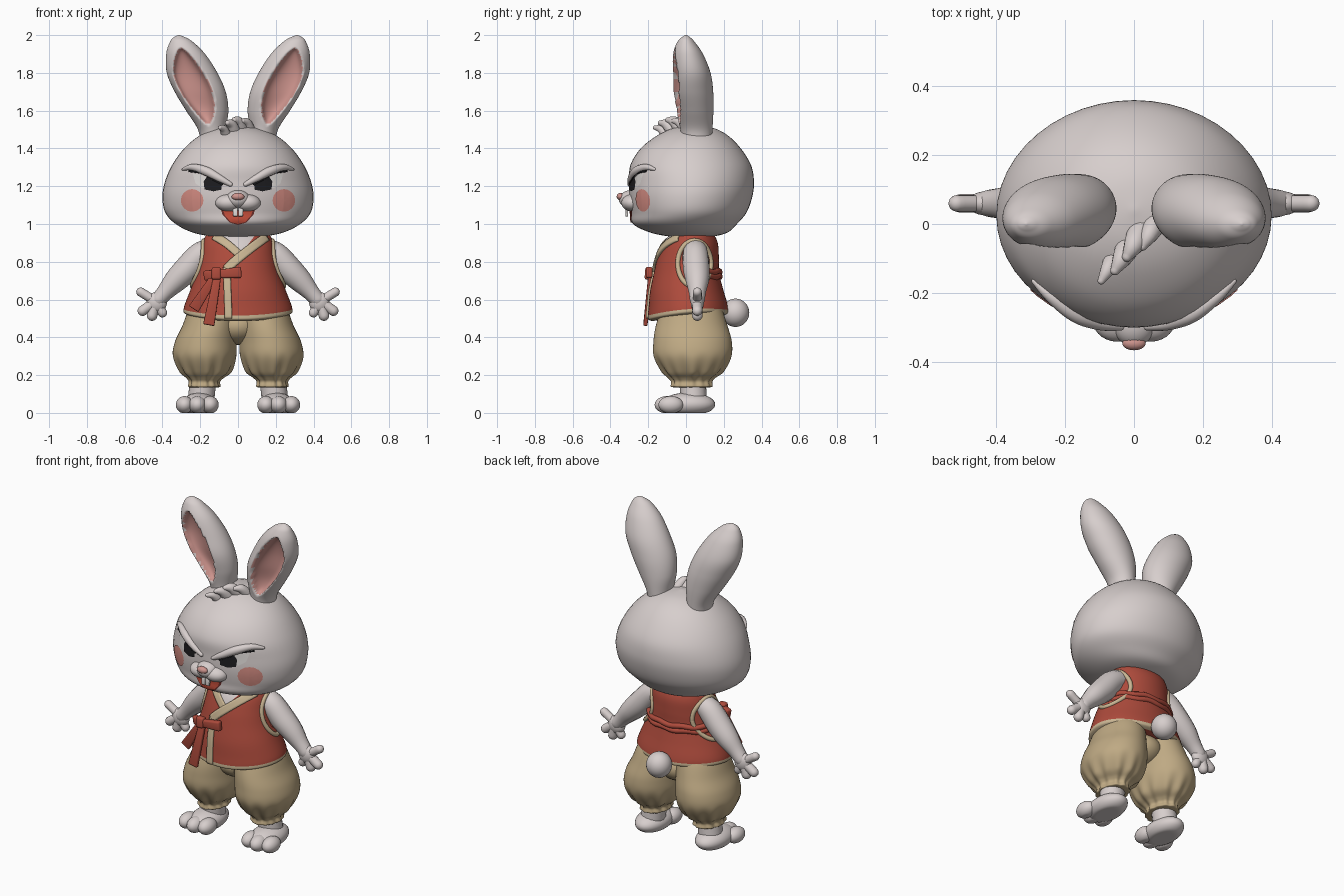
import bpy, bmesh, math
from mathutils import Vector
from mathutils.bvhtree import BVHTree

if "Cube" in bpy.data.objects:
    bpy.data.objects.remove(bpy.data.objects["Cube"])


def material(name, r, g, b):
    m = bpy.data.materials.new(name)
    m.use_nodes = True
    m.diffuse_color = (r, g, b, 1)
    node = next(n for n in m.node_tree.nodes if n.type == 'BSDF_PRINCIPLED')
    node.inputs["Base Color"].default_value = (r, g, b, 1)
    node.inputs["Roughness"].default_value = 0.8
    return m


FUR = material("fur_white", .68, .62, .61)
PINK = material("ear_pink", .62, .30, .27)
BLUSH = material("blush_pink", .68, .27, .23)
RED = material("vest_red", .42, .07, .045)
TRIM = material("trim_cream", .58, .46, .29)
TAN = material("trouser_tan", .52, .40, .23)
BLACK = material("eye_black", .012, .012, .014)
DARK = material("mouth_dark", .16, .03, .025)
TONGUE = material("tongue_red", .58, .08, .045)
TOOTH = material("tooth_white", .75, .72, .70)
trees = {}


def finish(name, bm, *mats, front=False):
    bmesh.ops.recalc_face_normals(bm, faces=bm.faces)
    if front and sum(f.normal.y for f in bm.faces) > 0:
        bmesh.ops.reverse_faces(bm, faces=bm.faces)
    for f in bm.faces:
        f.smooth = True
    trees[name] = BVHTree.FromBMesh(bm)
    me = bpy.data.meshes.new(name)
    bm.to_mesh(me)
    bm.free()
    for m in mats:
        me.materials.append(m)
    ob = bpy.data.objects.new(name, me)
    bpy.context.collection.objects.link(ob)
    return ob


def spline(pts, k):
    out, last = [], len(pts) - 1
    for i in range(last):
        a, b, c, d = (Vector(pts[max(0, min(last, i + j))]) for j in (-1, 0, 1, 2))
        for j in range(k):
            t = j / k
            out.append((b * 2 + (c - a) * t + (a * 2 - b * 5 + c * 4 - d) * t**2
                        + (b * 3 - a - c * 3 + d) * t**3) * .5)
    return out + [Vector(pts[last])]


def skin(bm, rings, closed=True):
    rows = [[bm.verts.new(p) for p in r] for r in rings]
    n = len(rows[0])
    faces = []
    for a, b in zip(rows, rows[1:]):
        for i in range(n if closed else n - 1):
            j = (i + 1) % n
            faces.append(bm.faces.new((a[i], a[j], b[j], b[i])))
    if closed:
        bm.faces.new(rows[0])
        bm.faces.new(rows[-1])
    return faces


def loft(name, table, *mats, n=48, k=6, warp=None, paint=None):
    """Stacked ellipses, each given as z, centre x, centre y, radius x, radius y."""
    rows = spline(table, k)
    unit = [(math.cos(a), math.sin(a)) for a in (math.tau * i / n for i in range(n))]
    rings = []
    for z, cx, cy, rx, ry in rows:
        ring = [Vector((cx + rx * u, cy + ry * v, z)) for u, v in unit]
        rings.append([warp(p, u, v) if warp else p for p, (u, v) in zip(ring, unit)])
    bm = bmesh.new()
    for i, f in enumerate(skin(bm, rings)):
        if paint:
            a = math.tau * (i % n + .5) / n
            z = (rows[i // n][0] + rows[i // n + 1][0]) / 2
            f.material_index = paint(z, math.cos(a), math.sin(a))
    return finish(name, bm, *mats)


def tube(name, pts, mat, ref=(0, 1, 0), n=16, k=5):
    """Round-ended tube through points given as x, y, z, radius."""
    s = spline(pts, k)
    P, R = [Vector(p[:3]) for p in s], [p[3] for p in s]
    T = [(P[min(i + 1, len(P) - 1)] - P[max(i - 1, 0)]).normalized() for i in range(len(P))]
    body = list(zip(P, R, T))
    arcs = [math.radians(a) for a in (85, 65, 45, 22)]
    head = [(P[0] - T[0] * R[0] * math.sin(a), R[0] * math.cos(a), T[0]) for a in arcs]
    tail = [(P[-1] + T[-1] * R[-1] * math.sin(a), R[-1] * math.cos(a), T[-1]) for a in arcs[::-1]]
    rings = []
    for p, r, t in head + body + tail:
        e = t.cross(Vector(ref)).normalized()
        g = e.cross(t)
        rings.append([p + (e * math.cos(a) + g * math.sin(a)) * r
                      for a in (math.tau * i / n for i in range(n))])
    bm = bmesh.new()
    skin(bm, rings)
    return finish(name, bm, mat)


def ball(name, c, r, mat, floor=None):
    bm = bmesh.new()
    bmesh.ops.create_uvsphere(bm, u_segments=28, v_segments=18, radius=1)
    for v in bm.verts:
        v.co = Vector(c) + Vector(r) * Vector((0, 0)).length + Vector(
            (v.co.x * r[0], v.co.y * r[1], v.co.z * r[2]))
        if floor is not None:
            v.co.z = max(floor, v.co.z)
    return finish(name, bm, mat)


def on_front(target, x, z, lift=0):
    p = trees[target].ray_cast(Vector((x, -2, z)), Vector((0, 1, 0)))[0]
    if p is None:
        p = trees[target].find_nearest(Vector((x, -.3, z)))[0]
    return Vector((x, p.y - lift, z))


def decal(name, target, outline, mat, lift=.005):
    """Thin plate laid on the front of a part, spread from the outline's middle."""
    pts = [Vector(p) for p in outline]
    edge = [p.lerp(q, j / 4) for p, q in zip(pts, pts[1:] + pts[:1]) for j in range(4)]
    mid = sum(edge, Vector((0, 0))) / len(edge)
    bm = bmesh.new()
    skin(bm, [[on_front(target, *mid.lerp(p, f), lift) for p in edge]
              for f in (.02, .25, .5, .75, 1)])
    bmesh.ops.delete(bm, geom=[f for f in bm.faces if len(f.verts) > 4 and f.calc_area() > 1e-5
                               and f == bm.faces[:][-1]], context='FACES_ONLY')
    return finish(name, bm, mat, front=True)


def band(name, target, path, width, mat, lift=.005, thick=.014):
    line = spline(path, 8)
    rows = []
    for i, p in enumerate(line):
        d = (line[min(i + 1, len(line) - 1)] - line[max(i - 1, 0)]).normalized()
        side = Vector((-d.y, d.x)) * width / 2
        rows.append([on_front(target, *(p + side * f), lift) for f in (-1, -.5, 0, .5, 1)])
    bm = bmesh.new()
    skin(bm, rows, closed=False)
    ob = finish(name, bm, mat, front=True)
    mod = ob.modifiers.new("thickness", 'SOLIDIFY')
    mod.thickness, mod.offset = thick, 0
    return ob


def slab(name, a, b, w0, w1, thick, mat):
    """Bevelled flat bar from a to b, facing the front."""
    a, b = Vector(a), Vector(b)
    d = (b - a).normalized()
    e = d.cross(Vector((0, 1, 0))).normalized()
    g = e.cross(d) * thick / 2
    bm = bmesh.new()
    skin(bm, [[p + e * w / 2 + g, p + e * w / 2 - g, p - e * w / 2 - g, p - e * w / 2 + g]
              for p, w in ((a, w0), (b, w1))])
    ob = finish(name, bm, mat)
    mod = ob.modifiers.new("soft_edges", 'BEVEL')
    mod.width, mod.segments = min(thick, w0) * .3, 3
    return ob


# Head, muzzle and nose
loft("head", [(.925, 0, .05, .01, .01), (.933, 0, .03, .13, .11), (.955, 0, .015, .24, .205),
              (1.0, 0, -.005, .33, .275), (1.06, 0, .015, .385, .305), (1.14, 0, .025, .4, .325),
              (1.22, 0, .03, .388, .33), (1.31, 0, .025, .35, .32), (1.4, 0, .025, .285, .265),
              (1.47, 0, .035, .2, .185), (1.51, 0, .04, .1, .1), (1.525, 0, .04, .005, .005)], FUR)
ball("muzzle", (0, -.285, 1.13), (.065, .07, .05), FUR)
ball("nose", (0, -.347, 1.145), (.034, .02, .02), PINK)

# Mouth, tongue and teeth
smile = [(-.1, 1.105), (-.05, 1.085), (.05, 1.085), (.1, 1.105), (.082, 1.05), (.045, 1.008),
         (0, .995), (-.045, 1.008), (-.082, 1.05)]
decal("mouth", "head", smile, DARK, .004)
decal("tongue", "head", [(x * .84, 1.04 + (z - 1.045) * .8) for x, z in smile], TONGUE, .008)

for s, side in ((1, "left"), (-1, "right")):
    ball(side + "_muzzle_puff", (s * .048, -.28, 1.112), (.072, .062, .046), FUR)
    slab(side + "_tooth", (s * .015, -.312, 1.085), (s * .014, -.314, 1.04), .028, .024, .014, TOOTH)

    # Eyes, brows and cheeks
    decal(side + "_eye_white", "head", [(s * x, z) for x, z in (
        (.15, 1.19), (.15, 1.24), (.2, 1.262), (.24, 1.268), (.225, 1.215), (.19, 1.19))], TOOTH, .003)
    decal(side + "_pupil", "head", [(s * x, z) for x, z in (
        (.088, 1.182), (.085, 1.212), (.125, 1.226), (.165, 1.25), (.182, 1.225),
        (.177, 1.183), (.13, 1.173))], BLACK, .007)
    band(side + "_lash", "head", [(s * .08, 1.21), (s * .13, 1.235), (s * .19, 1.268),
                                  (s * .26, 1.28)], .009, BLACK, .007, .006)
    brow = [(.04, 1.21, .012), (.1, 1.243, .02), (.17, 1.28, .024), (.24, 1.3, .018), (.29, 1.29, .008)]
    tube(side + "_brow", [(*on_front("head", s * x, z), r) for x, z, r in brow], FUR)
    ring = [math.tau * i / 16 for i in range(16)]
    decal(side + "_blush", "head", [(s * (.243 + .06 * math.cos(a)), 1.125 + .06 * math.sin(a))
                                    for a in ring], BLUSH, .004)

    # Ears with a hollow pink inside
    def hollow(z, u, v):
        d = ((u * s - .15) / .62)**2 + ((z - 1.73) / .2)**2
        return max(0, 1 - d) if v < 0 else 0

    def dent(p, u, v):
        p.y += .085 * hollow(p.z, u, v)**.5
        return p

    ear = [(1.42, .13, .055, .07, .08), (1.5, .138, .055, .074, .085), (1.6, .163, .045, .112, .1),
           (1.7, .2, .032, .135, .112), (1.8, .243, .025, .134, .105), (1.9, .277, .01, .103, .08),
           (1.965, .3, 0, .06, .045), (1.99, .31, 0, .028, .02), (2.0, .313, 0, .003, .003)]
    loft(side + "_ear", [(z, s * cx, *rest) for z, cx, *rest in ear], FUR, PINK, n=72, k=9,
         warp=dent, paint=lambda z, u, v: int(hollow(z, u, v) > 0))

    # Arms and hands
    tube(side + "_arm", [(s * x, y, z, r) for x, y, z, r in (
        (.14, .05, .865, .06), (.2, .05, .835, .068), (.27, .055, .76, .07), (.33, .06, .7, .062),
        (.385, .06, .64, .046), (.42, .06, .6, .04))], FUR)
    ball(side + "_palm", (s * .43, .06, .585), (.054, .035, .055), FUR)
    for i, (x, z, r) in enumerate(((.515, .64, .024), (.505, .54, .027), (.455, .515, .028),
                                   (.4, .53, .025))):
        tube(f"{side}_finger_{i}", [(s * .435, .06, .59, r), (s * x, .06, z, r)], FUR)

    # Puffed trouser legs, gathered at the cuff
    def gather(p, u, v):
        a = math.atan2(v, u)
        f = max(0, 1 - abs(p.z - .21) / .11)
        return p + Vector((u, v, 0)) * f * (.006 * math.cos(13 * a) + .004 * math.cos(8 * a))

    leg = [(.135, .18, .03, .07, .09), (.14, .18, .03, .084, .108), (.165, .18, .03, .08, .105),
           (.185, .178, .03, .095, .12), (.22, .175, .035, .135, .16), (.3, .178, .035, .167, .205),
           (.38, .17, .035, .163, .207), (.46, .15, .03, .145, .19), (.55, .13, .03, .13, .16),
           (.62, .11, .03, .1, .12)]
    loft(side + "_trouser_leg", [(z, s * cx, *rest) for z, cx, *rest in leg], TAN, n=96, warp=gather)

    # Feet with three toes
    tube(side + "_ankle", [(s * .185, .035, .17, .07), (s * .195, .04, .075, .07)], FUR)
    ball(side + "_foot", (s * .205, .01, .045), (.092, .145, .062), FUR, floor=0)
    for i, (x, y) in enumerate(((.148, -.105), (.215, -.12), (.283, -.1))):
        ball(f"{side}_toe_{i}", (s * x, y + .02, .043), (.046, .066, .046), FUR, floor=0)

ball("trouser_seat", (0, .03, .46), (.13, .15, .1), TAN)
ball("tail", (0, .262, .53), (.073, .073, .075), FUR)

# Tufts between the ears
for i, (x, y, z, r) in enumerate(((-.085, -.15, 1.5, .022), (-.045, -.12, 1.525, .028),
                                  (-.01, -.08, 1.54, .03), (.035, -.05, 1.535, .026))):
    tube(f"hair_tuft_{i}", [(x + .03, y + .06, z - .05, r * 1.3), (x + .01, y + .02, z, r),
                            (x - .01, y - .015, z + .01, r * .5)], FUR, ref=(1, 0, 0))


# Vest with a cream hem that rises at the sides and back
def hang(p, u, v):
    p.z += max(0, (.75 - p.z) / .25) * (.08 * p.y + .25 * p.x**2)
    return p


loft("vest", [(.5, 0, .012, .262, .19), (.51, 0, .012, .286, .212), (.53, 0, .012, .288, .214),
              (.57, 0, .01, .278, .208), (.65, 0, .003, .25, .193), (.74, 0, .003, .218, .173),
              (.82, 0, .012, .2, .162), (.9, 0, .025, .185, .143), (.95, 0, .035, .155, .105),
              (.97, 0, .035, .05, .05)], RED, TRIM, n=64, warp=hang,
     paint=lambda z, u, v: int(z < .53))
decal("chest", "vest", [(-.085, .94), (0, .945), (.09, .94), (.045, .88), (0, .84), (-.045, .88)], FUR)
band("collar_under", "vest", [(-.125, .935), (-.06, .895), (.01, .835)], .04, TRIM)
band("collar_over", "vest", [(.15, .93), (.07, .872), (-.02, .8), (-.06, .76)], .045, TRIM, .008)
band("front_edge", "vest", [(-.06, .77), (-.055, .65), (-.05, .5)], .038, TRIM)

for s, side in ((1, "left"), (-1, "right")):
    rim = []
    for a in (math.tau * i / 24 for i in range(25)):
        start = Vector((s, .045 + .088 * math.cos(a), .79 + .122 * math.sin(a)))
        rim.append((*trees["vest"].ray_cast(start, Vector((-s, 0, 0)))[0], .013))
    tube(side + "_armhole_trim", rim, TRIM, ref=(1, 0, 0), n=10, k=2)

# Gathered sash across the back
for i, z in enumerate((.722, .748)):
    arc = [math.radians(a) for a in range(5, 180, 10)]
    tube(f"back_sash_{i}", [(.216 * math.cos(a), .004 + .174 * math.sin(a),
                             z + .004 * math.cos(9 * a + i), .016) for a in arc],
         RED, ref=(0, 0, 1), n=10, k=3)

# Tied bow with two hanging ends
slab("bow_knot", (-.115, -.195, .77), (-.115, -.2, .705), .05, .05, .04, RED)
slab("bow_loop_left", (-.1, -.195, .735), (.018, -.195, .745), .045, .06, .035, RED)
slab("bow_loop_right", (-.12, -.19, .735), (-.178, -.165, .725), .045, .055, .035, RED)
slab("sash_end_short", (-.125, -.185, .72), (-.235, -.175, .55), .04, .06, .022, RED)
slab("sash_end_long", (-.11, -.19, .72), (-.155, -.215, .465), .04, .06, .022, RED)
